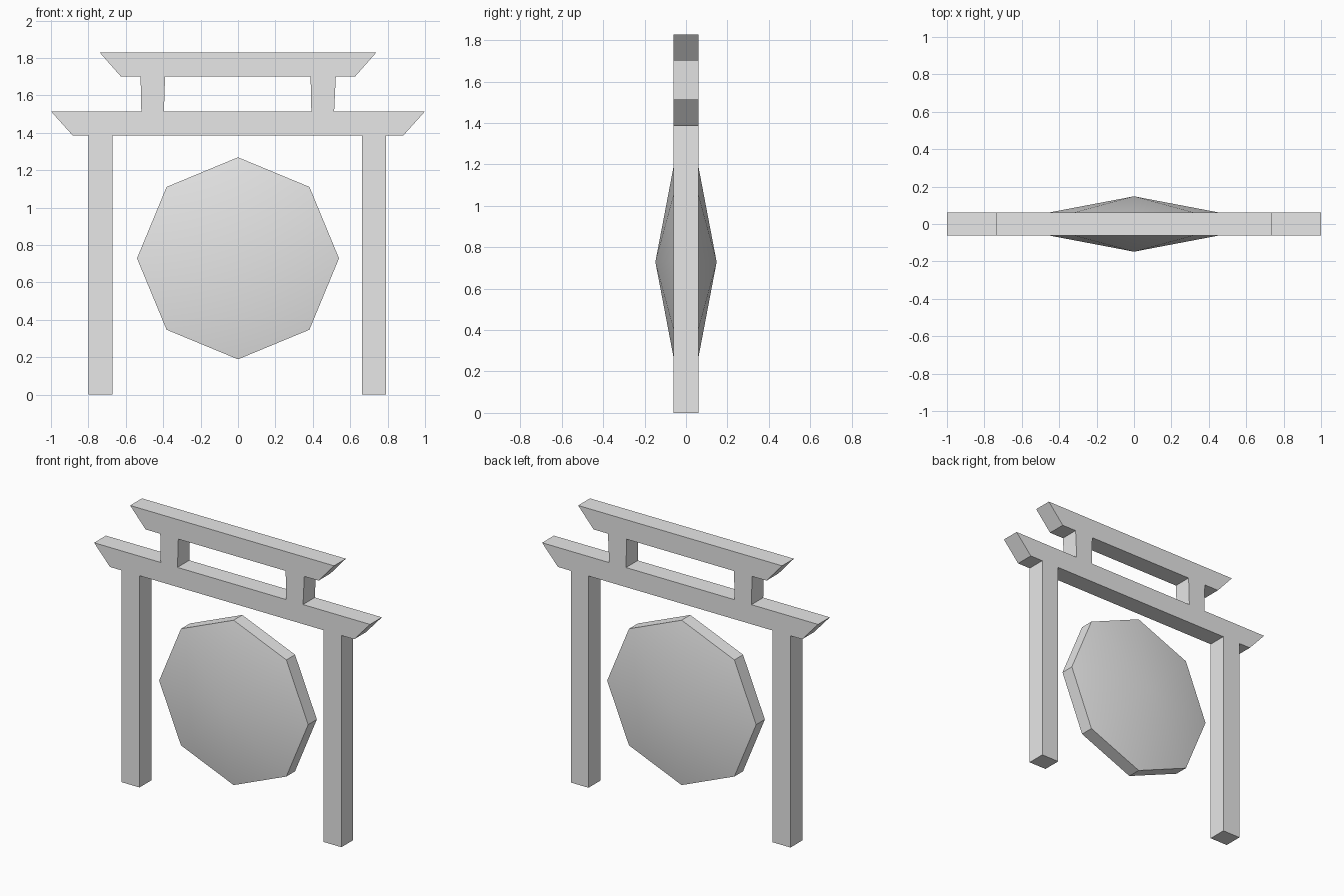
import bpy
import bmesh
import math

if "Cube" in bpy.data.objects:
    bpy.data.objects.remove(bpy.data.objects["Cube"], do_unlink=True)

HALF_DEPTH = 0.061
LINTEL_BOTTOM, LINTEL_TOP = 1.387, 1.515
CAP_BOTTOM, CAP_TOP = 1.702, 1.829

grey = bpy.data.materials.new("plain_grey")
grey.use_nodes = True
grey.diffuse_color = (0.8, 0.8, 0.8, 1)
grey.node_tree.nodes["Principled BSDF"].inputs["Base Color"].default_value = (0.8, 0.8, 0.8, 1)


def finish(name, bm):
    """Turn a bmesh into a named grey object."""
    bmesh.ops.recalc_face_normals(bm, faces=bm.faces)
    mesh = bpy.data.meshes.new(name)
    bm.to_mesh(mesh)
    bm.free()
    mesh.materials.append(grey)
    obj = bpy.data.objects.new(name, mesh)
    bpy.context.collection.objects.link(obj)
    return obj


def timber(name, bottom, top, z0, z1):
    """Beam or post: a four-sided front profile extruded through the depth."""
    bm = bmesh.new()
    profile = [(bottom[0], z0), (bottom[1], z0), (top[1], z1), (top[0], z1)]
    face = bm.faces.new([bm.verts.new((x, -HALF_DEPTH, z)) for x, z in profile])
    grown = bmesh.ops.extrude_face_region(bm, geom=[face])["geom"]
    bmesh.ops.translate(bm, vec=(0, 2 * HALF_DEPTH, 0),
                        verts=[v for v in grown if isinstance(v, bmesh.types.BMVert)])
    return finish(name, bm)


# Flared crossbeams
timber("lintel", (-0.885, 0.885), (-1, 1), LINTEL_BOTTOM, LINTEL_TOP)
timber("top_beam", (-0.627, 0.627), (-0.739, 0.739), CAP_BOTTOM, CAP_TOP)

# Tall posts
timber("right_post", (-0.8, -0.671), (-0.8, -0.671), 0, LINTEL_BOTTOM)
timber("left_post", (0.664, 0.792), (0.664, 0.792), 0, LINTEL_BOTTOM)

# Short struts, slightly tapered
timber("right_strut", (-0.517, -0.396), (-0.521, -0.39), LINTEL_TOP, CAP_BOTTOM)
timber("left_strut", (0.392, 0.514), (0.388, 0.523), LINTEL_TOP, CAP_BOTTOM)

# Gong: an octagonal disc whose two faces rise to a point
bm = bmesh.new()
sides, radius, centre_z, rim, peak = 8, 0.54, 0.729, 0.045, 0.148
rings = []
for y in (-rim, rim):
    rings.append([bm.verts.new((radius * math.sin(math.tau * i / sides), y,
                                centre_z + radius * math.cos(math.tau * i / sides)))
                  for i in range(sides)])
tips = [bm.verts.new((0, y, centre_z)) for y in (-peak, peak)]
for i in range(sides):
    j = (i + 1) % sides
    bm.faces.new((rings[0][i], rings[0][j], rings[1][j], rings[1][i]))
    for ring, tip in zip(rings, tips):
        bm.faces.new((ring[i], ring[j], tip))
gong = finish("gong", bm)

# Smooth gong faces, sharp rim
bpy.ops.object.select_all(action="DESELECT")
gong.select_set(True)
bpy.context.view_layer.objects.active = gong
bpy.ops.object.shade_smooth_by_angle(angle=math.radians(30))
